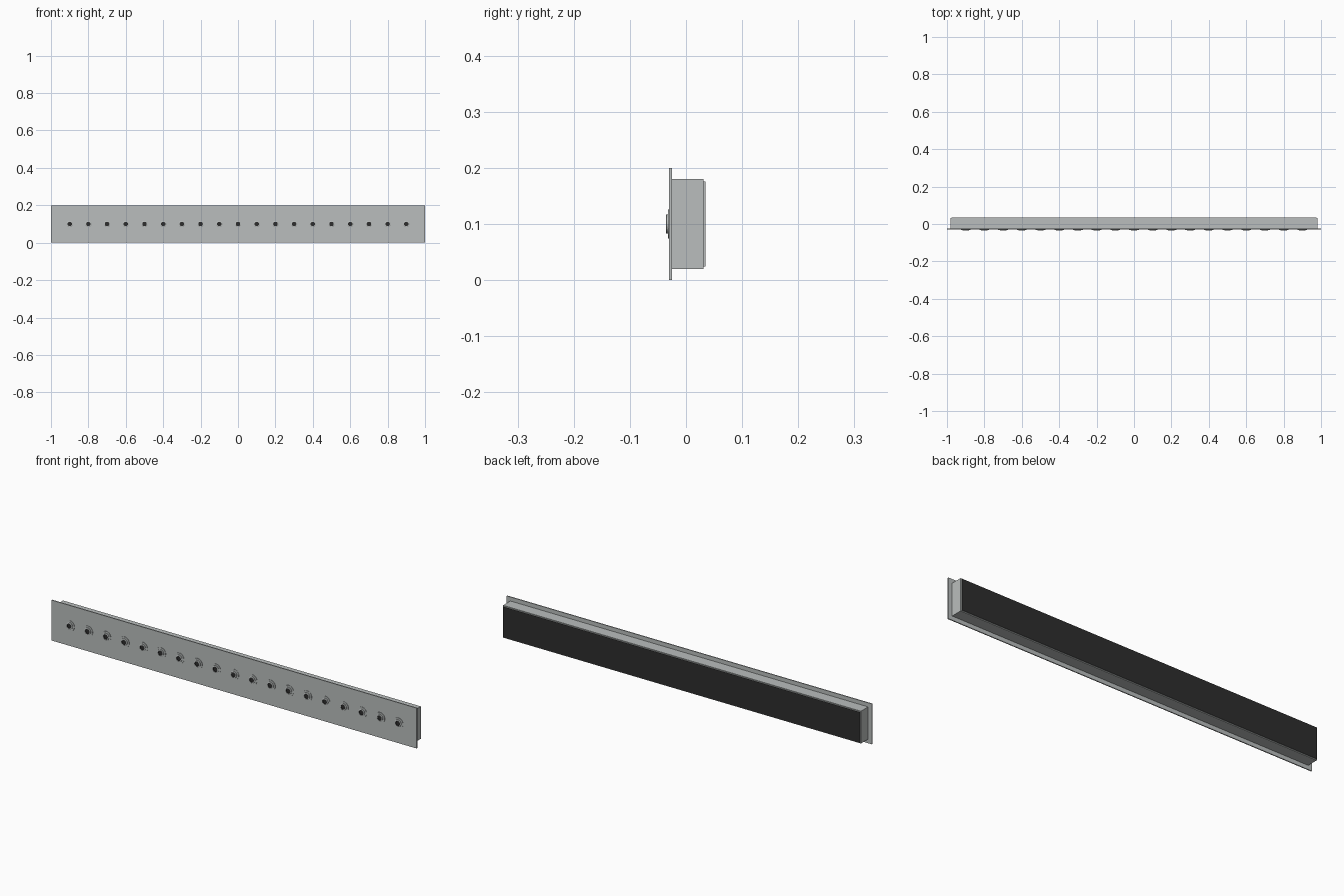
import bpy
import bmesh
import math

cube = bpy.data.objects.get("Cube")
if cube:
    bpy.data.objects.remove(cube, do_unlink=True)


def material(name, color):
    mat = bpy.data.materials.new(name)
    mat.use_nodes = True
    mat.diffuse_color = (*color, 1)
    mat.node_tree.nodes["Principled BSDF"].inputs["Base Color"].default_value = (*color, 1)
    return mat


grey = material("metal grey", (0.49, 0.515, 0.51))
black = material("dark black", (0.027, 0.027, 0.027))


def add_object(name, mesh, location=(0, 0, 0)):
    obj = bpy.data.objects.new(name, mesh)
    obj.location = location
    bpy.context.collection.objects.link(obj)
    return obj


def box(name, half_x, y0, y1, z0, z1, back_dark=False):
    bm = bmesh.new()
    bmesh.ops.create_cube(bm, size=1)
    for v in bm.verts:
        v.co.x *= 2 * half_x
        v.co.y = y1 if v.co.y > 0 else y0
        v.co.z = z1 if v.co.z > 0 else z0
    bm.normal_update()
    for f in bm.faces:
        f.material_index = int(back_dark and f.normal.y > 0.5)
    mesh = bpy.data.meshes.new(name)
    mesh.materials.append(grey)
    mesh.materials.append(black)
    bm.to_mesh(mesh)
    bm.free()
    return add_object(name, mesh)


# Front panel, housing behind it and dark rear cover
box("front_panel", 1.0, -0.03, -0.025, 0, 0.2)
box("housing", 0.98, -0.025, 0.031, 0.02, 0.18)
box("rear_cover", 0.977, 0.031, 0.035, 0.024, 0.176, back_dark=True)


# Round socket: flange, raised collar and dark recess, turned around y
def socket_mesh():
    profile = [(0.026, -0.03), (0.026, -0.032), (0.017, -0.032), (0.017, -0.035),
               (0.015, -0.036), (0.012, -0.036), (0.012, -0.033), (0, -0.033)]
    bm = bmesh.new()
    verts = [bm.verts.new((r, y, 0)) for r, y in profile]
    edges = [bm.edges.new(pair) for pair in zip(verts, verts[1:])]
    bmesh.ops.spin(bm, geom=verts + edges, axis=(0, 1, 0), cent=(0, 0, 0),
                   angle=math.tau, steps=24)
    bmesh.ops.remove_doubles(bm, verts=bm.verts, dist=0.0001)
    bmesh.ops.recalc_face_normals(bm, faces=bm.faces)
    # The open back must leave the flange face looking forward
    flange = max(bm.faces, key=lambda f: f.calc_area())
    if flange.normal.y > 0:
        bmesh.ops.reverse_faces(bm, faces=bm.faces)
    for f in bm.faces:
        widest = max(math.hypot(v.co.x, v.co.z) for v in f.verts)
        f.material_index = int(widest < 0.0125)
    mesh = bpy.data.meshes.new("socket")
    mesh.materials.append(grey)
    mesh.materials.append(black)
    bm.to_mesh(mesh)
    bm.free()
    return mesh


# Row of sockets along the panel
socket = socket_mesh()
for i in range(-9, 10):
    add_object(f"socket_{i + 10}", socket, (i / 10, 0, 0.1))
